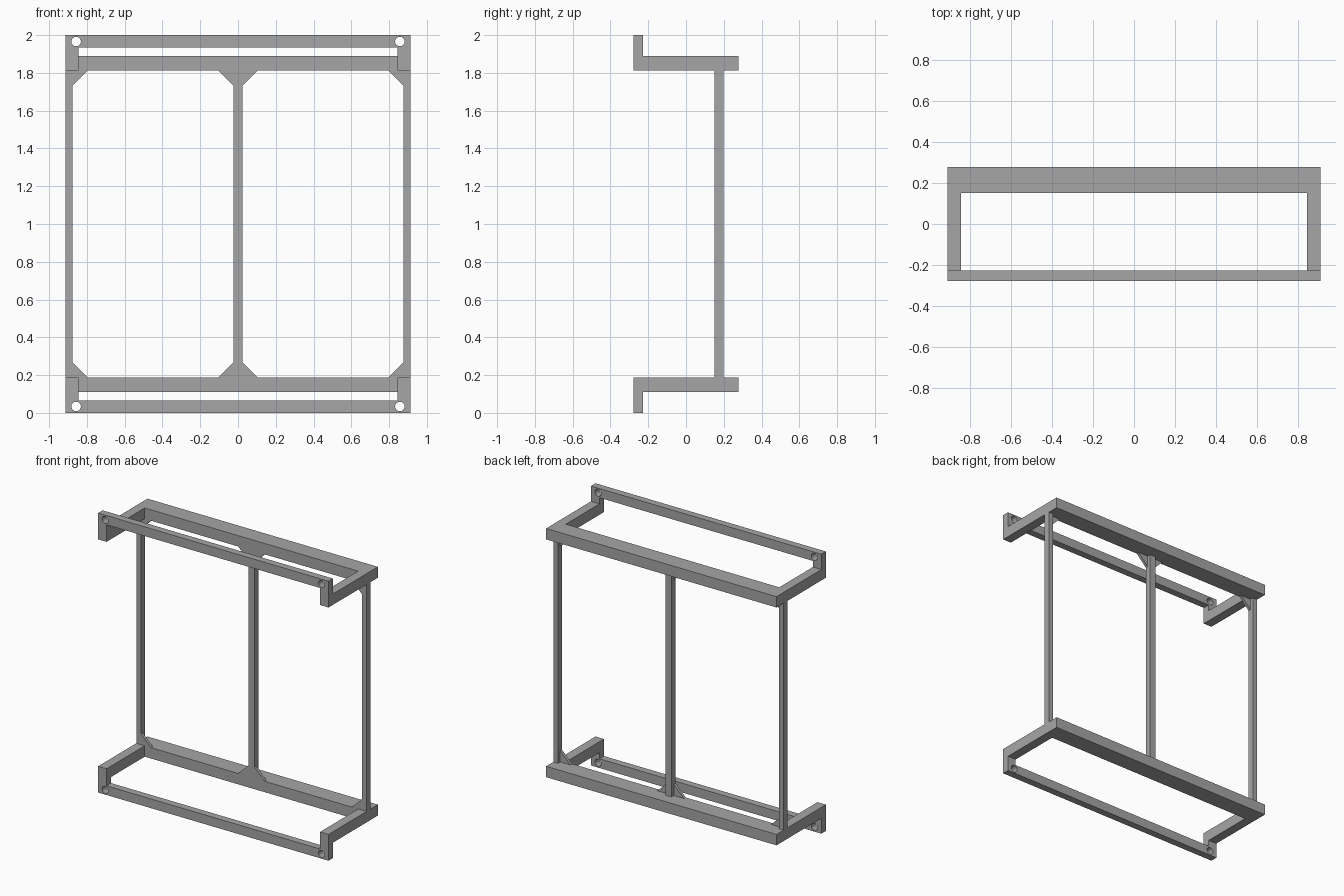
import bpy
import bmesh
from mathutils import Vector

if "Cube" in bpy.data.objects:
    bpy.data.objects.remove(bpy.data.objects["Cube"], do_unlink=True)

grey = bpy.data.materials.new("steel_grey")
grey.use_nodes = True
grey.diffuse_color = (0.38, 0.38, 0.38, 1)
grey.node_tree.nodes["Principled BSDF"].inputs["Base Color"].default_value = (0.38, 0.38, 0.38, 1)

# Main dimensions
W, D = 0.912, 0.279          # half width, half depth
ARM = 0.845                  # inner face of the side arms
RAIL_Y, PLATE_Y = 0.152, -0.228
LOW, HIGH, BAR = 0.11, 0.188, 0.066


def extrude(name, points, axis, start, end):
    """Extrude a flat outline along y (points are x, z) or z (points are x, y)."""
    bm = bmesh.new()
    place = (lambda a, b: (a, start, b)) if axis == "y" else (lambda a, b: (a, b, start))
    face = bm.faces.new([bm.verts.new(place(a, b)) for a, b in points])
    moved = bmesh.ops.extrude_face_region(bm, geom=[face])["geom"]
    shift = Vector((0, end - start, 0) if axis == "y" else (0, 0, end - start))
    bmesh.ops.translate(bm, vec=shift, verts=[v for v in moved if isinstance(v, bmesh.types.BMVert)])
    bmesh.ops.recalc_face_normals(bm, faces=bm.faces)
    mesh = bpy.data.meshes.new(name)
    bm.to_mesh(mesh)
    bm.free()
    mesh.materials.append(grey)
    obj = bpy.data.objects.new(name, mesh)
    bpy.context.collection.objects.link(obj)
    return obj


def hole_cutter(name, x, z):
    bpy.ops.mesh.primitive_cylinder_add(vertices=32, radius=0.025, depth=0.2,
                                        location=(x, -0.25, z), rotation=(1.570796, 0, 0))
    cutter = bpy.context.object
    cutter.name = name
    cutter.hide_render = True
    cutter.display_type = "WIRE"
    return cutter


for level in ("lower", "upper"):
    def flip(z):
        return z if level == "lower" else 2 - z

    # Back rail with its two side arms
    frame = [(-W, PLATE_Y), (-ARM, PLATE_Y), (-ARM, RAIL_Y), (ARM, RAIL_Y),
             (ARM, PLATE_Y), (W, PLATE_Y), (W, D), (-W, D)]
    extrude(level + "_rail_and_arms", frame, "z", flip(LOW), flip(HIGH))

    # Front bracket: long bar with a short leg at each end
    bracket = [(-W, 0), (W, 0), (W, HIGH), (ARM, HIGH), (ARM, BAR),
               (-ARM, BAR), (-ARM, HIGH), (-W, HIGH)]
    plate = extrude(level + "_front_bracket", [(x, flip(z)) for x, z in bracket], "y", -D, PLATE_Y)

    # Screw holes through the bracket ends
    cutters = [hole_cutter(level + "_hole_cutter_" + side, s * 0.857, flip(0.034))
               for side, s in (("left", 1), ("right", -1))]
    for cutter in cutters:
        cut = plate.modifiers.new("screw_hole", "BOOLEAN")
        cut.operation = "DIFFERENCE"
        cut.solver = "EXACT"
        cut.object = cutter
    bpy.context.view_layer.objects.active = plate
    for cut in list(plate.modifiers):
        bpy.ops.object.modifier_apply(modifier=cut.name)
    for cutter in cutters:
        bpy.data.objects.remove(cutter, do_unlink=True)

    # Thin corner gussets beside the posts
    for name, x, s in (("left", 0.876, -1), ("right", -0.876, 1),
                       ("centre_left", 0.024, 1), ("centre_right", -0.024, -1)):
        corner = [(x, flip(HIGH)), (x + s * 0.08, flip(HIGH)), (x, flip(HIGH + 0.08))]
        extrude(level + "_gusset_" + name, corner, "y", RAIL_Y, RAIL_Y + 0.02)

# Upright posts
for name, x0, x1 in (("left_post", 0.876, W), ("centre_post", -0.024, 0.024), ("right_post", -W, -0.876)):
    extrude(name, [(x0, HIGH), (x1, HIGH), (x1, 2 - HIGH), (x0, 2 - HIGH)], "y", RAIL_Y, 0.198)
